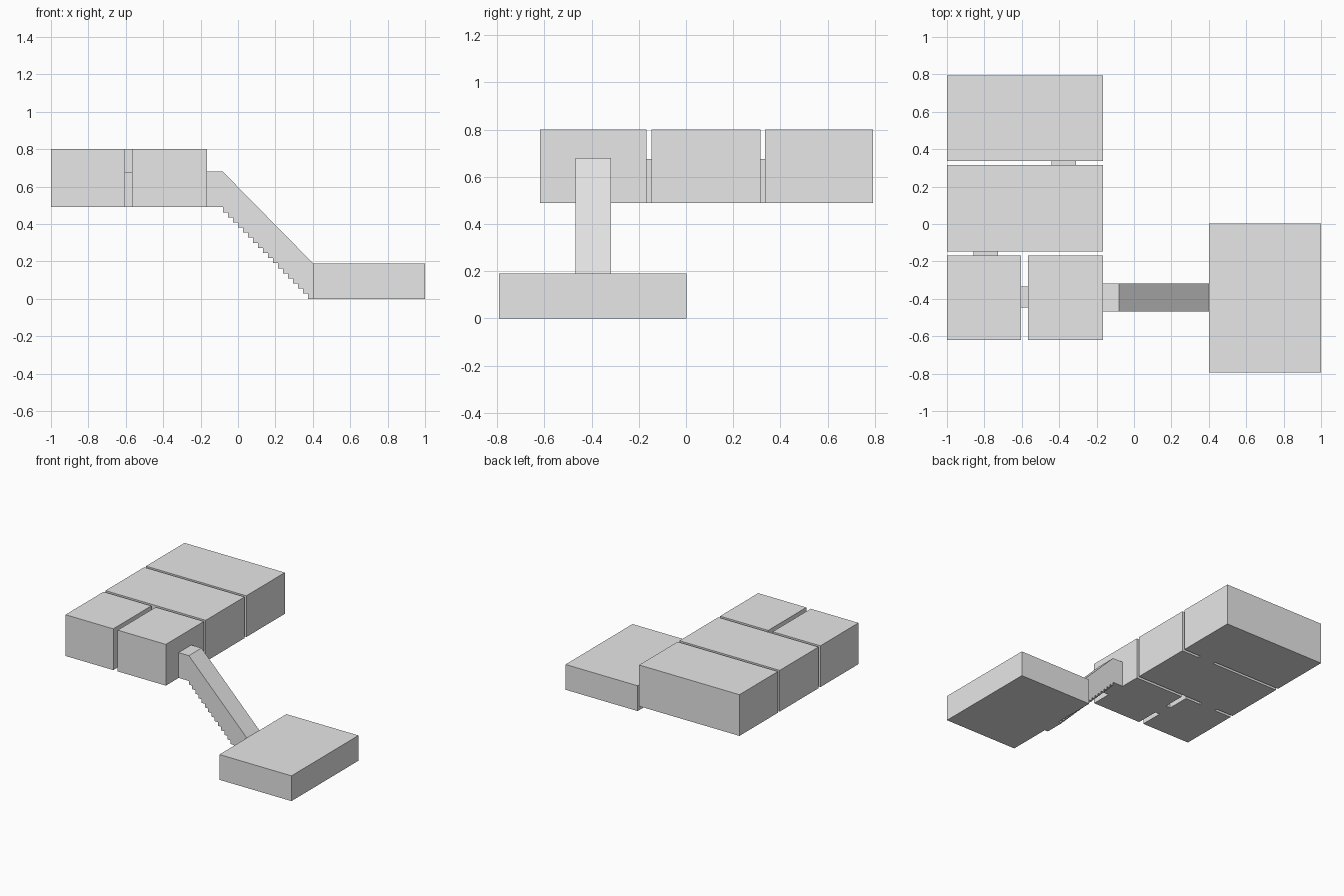
import bpy
import bmesh

cube = bpy.data.objects.get("Cube")
if cube:
    bpy.data.objects.remove(cube, do_unlink=True)

grey = bpy.data.materials.new("plain grey")
grey.use_nodes = True
GREY = (0.8, 0.8, 0.8, 1)
grey.diffuse_color = GREY
grey.node_tree.nodes["Principled BSDF"].inputs["Base Color"].default_value = GREY


def extrude_profile(name, profile, y0, y1):
    """Sweep an x-z outline from y0 to y1 as a flat-faced solid."""
    bm = bmesh.new()
    face = bm.faces.new([bm.verts.new((x, y0, z)) for x, z in profile])
    result = bmesh.ops.extrude_face_region(bm, geom=[face])
    moved = [v for v in result["geom"] if isinstance(v, bmesh.types.BMVert)]
    bmesh.ops.translate(bm, verts=moved, vec=(0, y1 - y0, 0))
    bmesh.ops.recalc_face_normals(bm, faces=bm.faces)
    mesh = bpy.data.meshes.new(name)
    bm.to_mesh(mesh)
    bm.free()
    mesh.materials.append(grey)
    obj = bpy.data.objects.new(name, mesh)
    bpy.context.collection.objects.link(obj)
    return obj


def box(name, x0, x1, y0, y1, z0, z1):
    return extrude_profile(name, [(x0, z0), (x1, z0), (x1, z1), (x0, z1)], y0, y1)


FLOOR, ROOF, DOOR_TOP = 0.49, 0.8, 0.675
WEST, EAST = -1.0, -0.166

# Upper rooms
box("back_room", WEST, EAST, 0.336, 0.793, FLOOR, ROOF)
box("middle_room", WEST, EAST, -0.146, 0.315, FLOOR, ROOF)
box("front_right_room", WEST, -0.603, -0.62, -0.168, FLOOR, ROOF)
box("front_left_room", -0.566, EAST, -0.62, -0.168, FLOOR, ROOF)

# Doorways bridging the gaps
box("back_doorway", -0.442, -0.309, 0.315, 0.336, FLOOR, DOOR_TOP)
box("middle_doorway", -0.859, -0.726, -0.168, -0.146, FLOOR, DOOR_TOP)
box("front_doorway", -0.603, -0.566, -0.447, -0.335, FLOOR, DOOR_TOP)

# Lower room
LOW_X, LOW_ROOF = 0.401, 0.19
box("lower_room", LOW_X, 1.0, -0.793, 0.002, 0, LOW_ROOF)

# Stair passage: sloped roof above, stepped underside
STEPS, STAIR_X = 18, -0.081
run, rise = (LOW_X - STAIR_X) / STEPS, FLOOR / STEPS
outline = [(LOW_X, LOW_ROOF), (STAIR_X, 0.68), (EAST, 0.68), (EAST, FLOOR)]
for i in range(STEPS):
    x = STAIR_X + i * run
    outline += [(x, FLOOR - i * rise), (x, FLOOR - (i + 1) * rise)]
outline.append((LOW_X, 0))
extrude_profile("stair_passage", outline, -0.468, -0.318)
